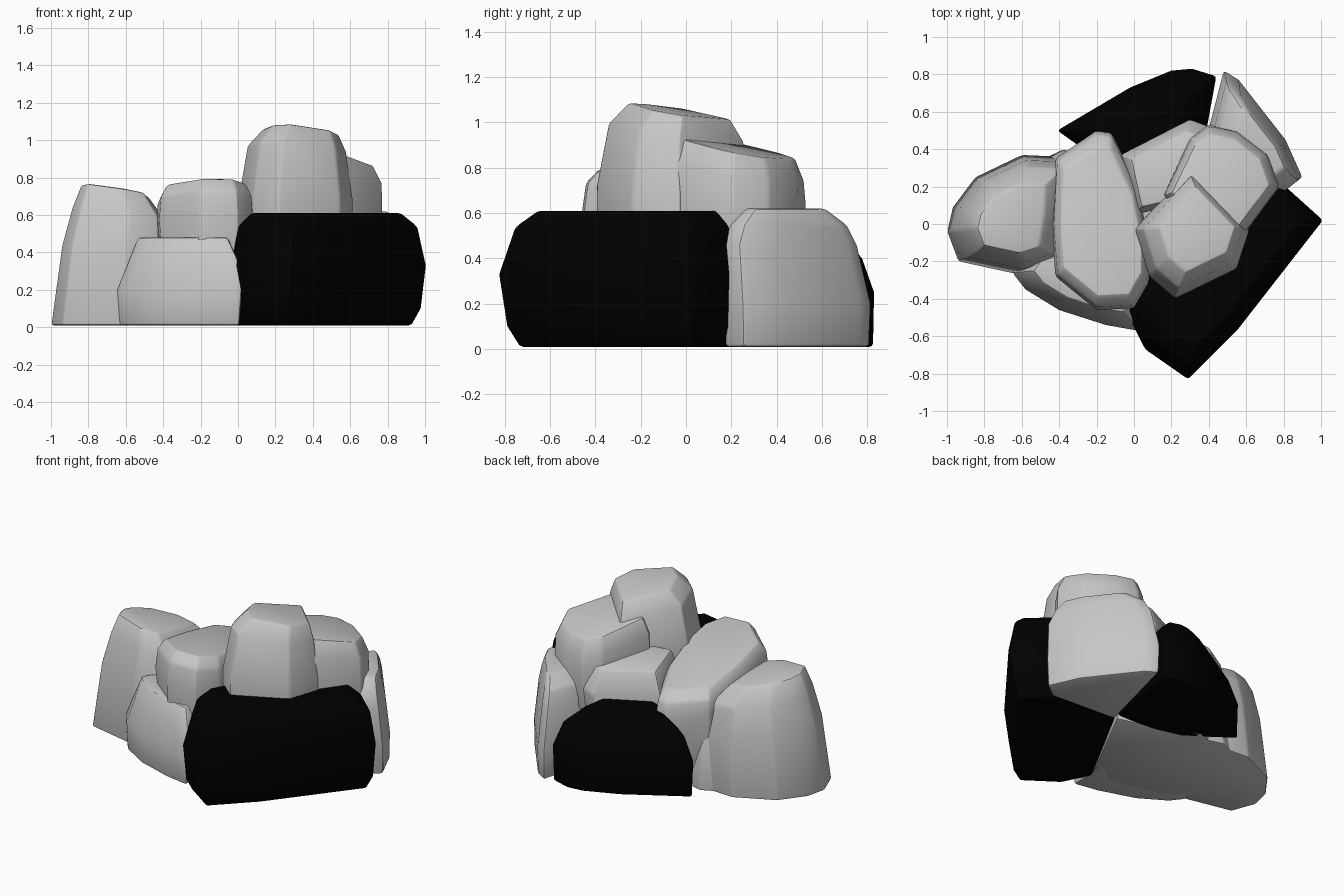
import bpy
import bmesh
import math
from mathutils import Vector

default_cube = bpy.data.objects.get("Cube")
if default_cube:
    bpy.data.objects.remove(default_cube, do_unlink=True)


def make_material(name, value):
    material = bpy.data.materials.new(name)
    material.use_nodes = True
    colour = (value, value, value, 1)
    material.diffuse_color = colour
    shader = material.node_tree.nodes["Principled BSDF"]
    shader.inputs["Base Color"].default_value = colour
    shader.inputs["Roughness"].default_value = 0.9
    return material


grey_stone = make_material("grey stone", 0.57)
black_stone = make_material("black stone", 0)


def make_rock(name, material, outline, levels, tilt=(0, 0), chamfer=0.015):
    """Hull of one plan outline repeated at several levels.

    Each level is (height, scale, shift x, shift y); the tilt slopes the crown.
    """
    centre = sum((Vector(point) for point in outline), Vector((0, 0))) / len(outline)
    crown = max(level[0] for level in levels)
    mesh_builder = bmesh.new()
    for height, scale, shift_x, shift_y in levels:
        for point in outline:
            offset = (Vector(point) - centre) * scale + Vector((shift_x, shift_y))
            slope = offset.dot(Vector(tilt)) * (height / crown) ** 2
            spot = centre + offset
            level_z = max(height + slope, 0.01)
            mesh_builder.verts.new((spot.x, spot.y, level_z))

    # Wrap the points, merge nearly flat facets, then wear down the edges
    hull = bmesh.ops.convex_hull(mesh_builder, input=mesh_builder.verts[:])
    loose = {item for item in hull["geom_interior"] + hull["geom_unused"]
             if isinstance(item, bmesh.types.BMVert)}
    bmesh.ops.delete(mesh_builder, geom=list(loose), context="VERTS")
    bmesh.ops.dissolve_limit(mesh_builder, angle_limit=math.radians(5),
                             verts=mesh_builder.verts[:], edges=mesh_builder.edges[:])
    worn_edges = [edge for edge in mesh_builder.edges
                  if edge.calc_face_angle(0) > math.radians(25)]
    bmesh.ops.bevel(mesh_builder, geom=worn_edges, offset=chamfer, segments=2,
                    profile=0.5, affect="EDGES", clamp_overlap=True)
    bmesh.ops.recalc_face_normals(mesh_builder, faces=mesh_builder.faces[:])

    mesh = bpy.data.meshes.new(name)
    mesh_builder.to_mesh(mesh)
    mesh_builder.free()
    mesh.materials.append(material)
    rock = bpy.data.objects.new(name, mesh)
    bpy.context.collection.objects.link(rock)
    bpy.ops.object.select_all(action="DESELECT")
    rock.select_set(True)
    bpy.context.view_layer.objects.active = rock
    bpy.ops.object.shade_smooth_by_angle(angle=math.radians(25))


# Large dark boulder at the front left corner
make_rock(
    "front_dark_boulder", black_stone,
    [(-.04, -.47), (.06, -.67), (.29, -.83), (.55, -.57), (1.01, .02),
     (.81, .2), (.33, .21)],
    [(.01, .9, -.02, .04), (.1, .97, -.01, .02), (.33, 1, 0, 0),
     (.54, .92, 0, .03), (.61, .77, 0, .05)])

# Dark boulder half buried at the back
make_rock(
    "back_dark_boulder", black_stone,
    [(-.41, .5), (-.02, .73), (.2, .82), (.31, .83), (.44, .79),
     (.34, .24), (-.06, .25)],
    [(.01, .98, 0, 0), (.25, 1, 0, 0), (.4, .86, 0, -.02), (.51, .55, -.02, -.04)])

# Grey boulder at the back left corner
make_rock(
    "back_grey_boulder", grey_stone,
    [(.48, .82), (.56, .77), (.81, .45), (.9, .25), (.8, .17), (.32, .2)],
    [(.01, .98, 0, 0), (.2, 1, 0, 0), (.46, .92, 0, -.03),
     (.55, .8, 0, -.03), (.62, .55, .02, -.03)])

# Tall crowning boulder, the shoulder behind it and their inner neighbour
make_rock(
    "peak_boulder", grey_stone,
    [(0, -.03), (.08, -.28), (.22, -.4), (.55, -.24), (.62, -.03),
     (.3, .3), (.16, .16)],
    [(.4, 1, 0, 0), (.7, .99, 0, 0), (.96, .86, .01, .01), (1.06, .65, .04, .03)],
    tilt=(-.08, -.15))
make_rock(
    "shoulder_boulder", grey_stone,
    [(.15, .15), (.5, -.18), (.62, -.03), (.78, .2), (.72, .37),
     (.55, .5), (.4, .53), (.3, .46)],
    [(.4, 1, 0, 0), (.68, 1, 0, 0), (.78, .97, 0, 0), (.88, .83, -.01, 0)],
    tilt=(-.1, -.2))
make_rock(
    "inner_boulder", grey_stone,
    [(-.07, .37), (.08, .45), (.3, .56), (.46, .5), (.45, .15), (0, .05)],
    [(.3, .9, 0, 0), (.55, 1, 0, 0), (.7, .8, 0, -.02)],
    tilt=(.05, -.15))

# Broad middle boulder, sloping down to the back
make_rock(
    "middle_boulder", grey_stone,
    [(-.42, .35), (-.2, .5), (-.12, .49), (.02, .2), (.08, -.1), (.08, -.31),
     (0, -.45), (-.2, -.46), (-.42, -.28), (-.44, 0)],
    [(.01, .85, 0, 0), (.4, .98, 0, 0), (.55, 1, 0, 0),
     (.66, .96, 0, 0), (.72, .83, 0, 0)],
    tilt=(0, -.2))

# Leaning boulder on the outer right
make_rock(
    "side_boulder", grey_stone,
    [(-1, -.04), (-.94, -.2), (-.62, -.27), (-.43, -.21), (-.38, .1),
     (-.37, .36), (-.6, .37), (-.85, .25), (-.97, .09)],
    [(.01, 1, 0, 0), (.42, .91, .03, 0), (.61, .8, .05, 0), (.73, .58, .03, -.02)],
    tilt=(-.16, -.12))

# Low boulder at the foot, and the ground mass joining the pile
make_rock(
    "foot_boulder", grey_stone,
    [(-.65, -.26), (-.58, -.35), (-.4, -.46), (-.15, -.54), (.02, -.57),
     (.02, -.1), (-.5, -.05)],
    [(.01, .96, 0, 0), (.2, 1, 0, 0), (.36, .88, .02, .01), (.48, .72, .02, .03)])
make_rock(
    "ground_core", grey_stone,
    [(-.8, .2), (-.38, .4), (-.06, .25), (.32, .22), (-.01, -.42),
     (-.4, -.35), (-.8, -.15)],
    [(.01, 1, 0, 0), (.4, .85, 0, 0)])
